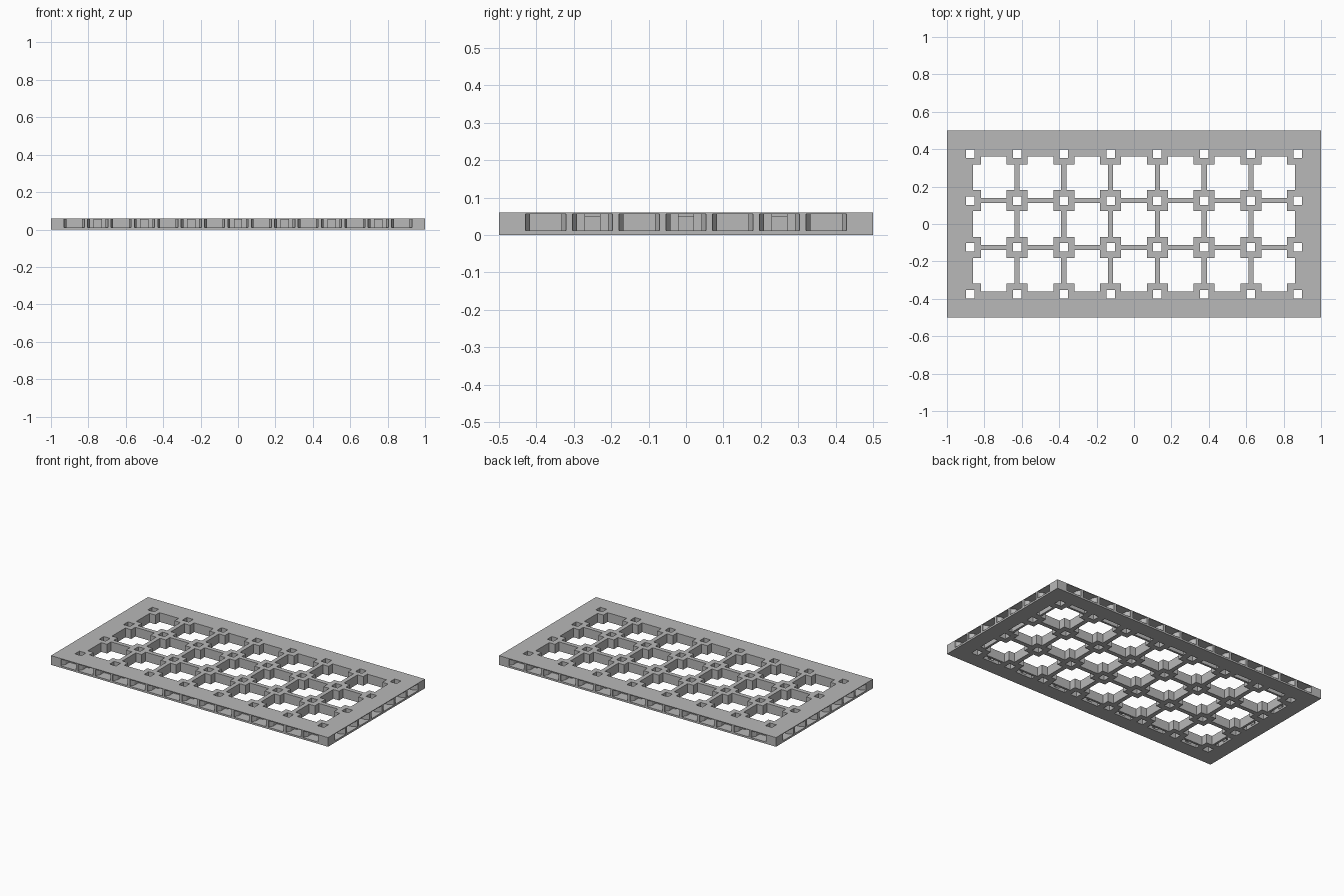
import bpy
import bmesh
from mathutils import Matrix, Vector

if "Cube" in bpy.data.objects:
    bpy.data.objects.remove(bpy.data.objects["Cube"])

LENGTH, DEPTH, THICK = 2.0, 1.0, 0.06
UNIT = 0.25            # grid cell
BAR = 0.014            # half width of a lattice bar
BLOCK = 0.056          # half width of a peg block
HOLE = 0.023           # half width of a peg hole
SLOT_LOW, SLOT_TOP = 0.012, 0.056

grey = bpy.data.materials.new("stone_grey")
grey.use_nodes = True
grey.diffuse_color = (0.48, 0.48, 0.48, 1)
grey.node_tree.nodes["Principled BSDF"].inputs["Base Color"].default_value = grey.diffuse_color


def prism(bm, outline, low, high):
    """Extrude a flat outline between two heights."""
    bottom = [bm.verts.new((x, y, low)) for x, y in outline]
    top = [bm.verts.new((x, y, high)) for x, y in outline]
    bm.faces.new(bottom)
    bm.faces.new(top)
    for i in range(len(outline)):
        j = (i + 1) % len(outline)
        bm.faces.new((bottom[i], bottom[j], top[j], top[i]))


def rect(cx, cy, hx, hy):
    return [(cx - hx, cy - hy), (cx + hx, cy - hy), (cx + hx, cy + hy), (cx - hx, cy + hy)]


def make_object(name, bm):
    bmesh.ops.recalc_face_normals(bm, faces=bm.faces)
    mesh = bpy.data.meshes.new(name)
    bm.to_mesh(mesh)
    bm.free()
    mesh.materials.append(grey)
    obj = bpy.data.objects.new(name, mesh)
    bpy.context.collection.objects.link(obj)
    return obj


def centres(size, step, margin):
    """Evenly spaced positions along a side, symmetric about zero."""
    count = round((size - 2 * margin) / step) + 1
    return [(i - (count - 1) / 2) * step for i in range(count)]


# Solid slab
bm = bmesh.new()
prism(bm, rect(0, 0, LENGTH / 2, DEPTH / 2), 0, THICK)
base = make_object("base_plate", bm)

# Windows between the lattice bars, notched by the peg blocks
windows = bmesh.new()
far, near = UNIT / 2 - BAR, UNIT / 2 - BLOCK
quarter = [(far, near), (near, near), (near, far)]
for cx in centres(LENGTH, UNIT, UNIT):
    for cy in centres(DEPTH, UNIT, UNIT):
        outline = []
        for turn in range(4):
            for x, y in quarter:
                for _ in range(turn):
                    x, y = -y, x
                outline.append((cx + x, cy + y))
        prism(windows, outline, -0.1, 0.2)

# Square peg holes
holes = bmesh.new()
for cx in centres(LENGTH, UNIT, UNIT / 2):
    for cy in centres(DEPTH, UNIT, UNIT / 2):
        prism(holes, rect(cx, cy, HOLE, HOLE), -0.1, 0.2)

# Clip pockets in all four edges, and slots in the underside
pockets, slots = bmesh.new(), bmesh.new()
for turn in range(4):
    span, reach = (LENGTH, DEPTH / 2) if turn % 2 == 0 else (DEPTH, LENGTH / 2)
    spin = Matrix.Rotation(turn * 1.5707963, 2)

    def place(points, centre):
        return [tuple(spin @ Vector((centre + a, d - reach))) for a, d in points]

    for c in centres(span, UNIT / 2, UNIT / 2):
        half = [(0.054, -0.02), (0.054, 0.012), (0.042, 0.03), (0.042, 0.07)]
        on_line = abs((c + span / 2) / UNIT - round((c + span / 2) / UNIT)) < 0.1
        if on_line:
            half += [(0.02, 0.07), (0.02, 0.105)]
        outline = half + [(-a, d) for a, d in reversed(half)]
        prism(pockets, place(outline, c), SLOT_LOW, SLOT_TOP)
        if on_line:
            prism(slots, place(rect(0, 0.111, 0.06, 0.014), c), -0.05, 0.05)

# Cut everything out of the slab
cutters = [make_object(n, b) for n, b in (("window_cutter", windows), ("hole_cutter", holes),
                                          ("pocket_cutter", pockets), ("slot_cutter", slots))]
for cutter in cutters:
    cutter.hide_render = True
    mod = base.modifiers.new(cutter.name, "BOOLEAN")
    mod.operation = "DIFFERENCE"
    mod.solver = "EXACT"
    mod.object = cutter

bpy.context.view_layer.update()
result = base.evaluated_get(bpy.context.evaluated_depsgraph_get())
finished = bpy.data.meshes.new_from_object(result)
base.modifiers.clear()
base.data = finished
for cutter in cutters:
    bpy.data.objects.remove(cutter)
